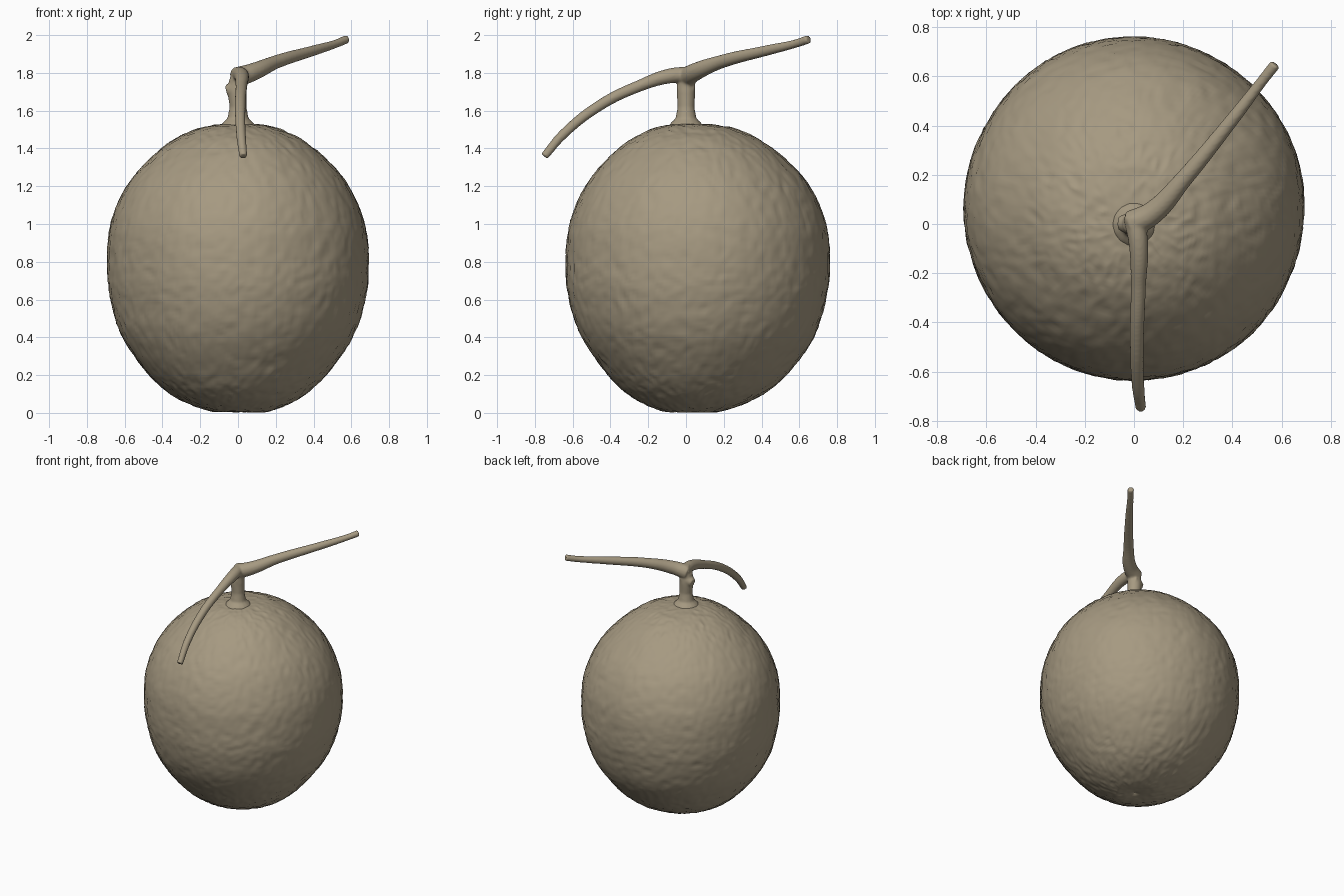
import bpy
import bmesh
import math
from mathutils import Vector, noise

if "Cube" in bpy.data.objects:
    bpy.data.objects.remove(bpy.data.objects["Cube"], do_unlink=True)

# One dusty tan for rind and stem
tan = bpy.data.materials.new("dusty_tan")
tan.use_nodes = True
colour = (0.38, 0.32, 0.22, 1)
tan.diffuse_color = colour
bsdf = tan.node_tree.nodes["Principled BSDF"]
bsdf.inputs["Base Color"].default_value = colour
bsdf.inputs["Roughness"].default_value = 0.8


def smooth_profile(points, steps):
    """Catmull-Rom samples through (radius, height) points."""
    pts = [Vector(p) for p in points]
    pts = [pts[0]] + pts + [pts[-1]]
    out = []
    for a, b, c, d in zip(pts, pts[1:], pts[2:], pts[3:]):
        for i in range(steps):
            t = i / steps
            out.append(0.5 * (2 * b + (c - a) * t + (2 * a - 5 * b + 4 * c - d) * t ** 2
                              + (3 * b - a - 3 * c + d) * t ** 3))
    return out + [pts[-1]]


def rind_relief(p):
    """Irregular raised netting plus gentle large lumps."""
    stretched = Vector((p.x * 17, p.y * 17, p.z * 15))
    stretched += noise.noise_vector(p * 5) * 0.8
    netting = 0.5 - abs(noise.noise(stretched))
    grain = noise.noise(p * 32 + Vector((3, 7, 1)))
    lumps = noise.noise(p * 2.2)
    return 0.009 * (netting - 0.3) + 0.0025 * grain + 0.006 * lumps


# Fruit body: revolved profile with a dimple under the base
profile = [(0, 0.025), (0.05, 0.01), (0.16, 0.01), (0.33, 0.08), (0.47, 0.2),
           (0.61, 0.4), (0.675, 0.6), (0.693, 0.78), (0.672, 1.0), (0.575, 1.22),
           (0.405, 1.4), (0.25, 1.492), (0.12, 1.525), (0, 1.53)]
SEGMENTS = 220
bm = bmesh.new()
rings = []
for r, z in smooth_profile(profile, 11)[1:-1]:
    ring = []
    shift = 0.062 * min(1, math.sqrt(max(0, r) / 0.6))
    for i in range(SEGMENTS):
        a = math.tau * i / SEGMENTS
        p = Vector((r * math.cos(a), r * math.sin(a) * 1.008, z))
        away = (p - Vector((0, 0, 0.77))).normalized()
        p += away * rind_relief(p) * min(1, r / 0.15)
        p.y += shift
        ring.append(bm.verts.new(p))
    rings.append(ring)
for low, high in zip(rings, rings[1:]):
    for i in range(SEGMENTS):
        j = (i + 1) % SEGMENTS
        bm.faces.new((low[i], low[j], high[j], high[i]))
bm.faces.new(list(reversed(rings[0])))
bm.faces.new(rings[-1])
mesh = bpy.data.meshes.new("fruit_body")
bm.to_mesh(mesh)
bm.free()
body = bpy.data.objects.new("fruit_body", mesh)
bpy.context.collection.objects.link(body)
mesh.materials.append(tan)
mesh.shade_smooth()


def tube(name, points):
    """Tapered round tube through (x, y, z, radius) points."""
    curve = bpy.data.curves.new(name, "CURVE")
    curve.dimensions = "3D"
    curve.bevel_depth = 1
    curve.bevel_resolution = 5
    curve.use_fill_caps = True
    spline = curve.splines.new("BEZIER")
    spline.resolution_u = 10
    spline.bezier_points.add(len(points) - 1)
    for bp, (x, y, z, r) in zip(spline.bezier_points, points):
        bp.co = (x, y, z)
        bp.radius = r
        bp.handle_left_type = bp.handle_right_type = "AUTO"
    ob = bpy.data.objects.new(name, curve)
    bpy.context.collection.objects.link(ob)
    return ob


# Stem: flared stalk with knob, drooping front branch, rising back branch
parts = [
    tube("stalk", [(0, 0, 1.48, 0.12), (0, 0, 1.53, 0.086), (0, 0, 1.56, 0.056),
                   (0, 0, 1.62, 0.045), (-0.004, 0, 1.7, 0.05), (0, 0, 1.77, 0.046)]),
    tube("knob", [(0.02, 0, 1.73, 0.05), (-0.025, 0.002, 1.715, 0.044),
                  (-0.062, 0.004, 1.705, 0.028)]),
    tube("front_branch", [(0, 0.03, 1.79, 0.044), (0.018, -0.08, 1.785, 0.04),
                          (0.018, -0.25, 1.73, 0.031), (0.012, -0.45, 1.632, 0.029),
                          (0.016, -0.65, 1.475, 0.026), (0.028, -0.75, 1.358, 0.022)]),
    tube("back_branch", [(-0.01, 0, 1.775, 0.055), (0.075, 0.045, 1.803, 0.048),
                         (0.2, 0.18, 1.857, 0.036), (0.4, 0.425, 1.918, 0.028),
                         (0.52, 0.58, 1.955, 0.022), (0.575, 0.65, 1.978, 0.023)]),
]
bpy.ops.object.select_all(action="DESELECT")
for part in parts:
    part.select_set(True)
bpy.context.view_layer.objects.active = parts[0]
bpy.ops.object.convert(target="MESH")
bpy.ops.object.join()
stem = bpy.context.view_layer.objects.active
stem.name = "stem"
stem.data.materials.clear()
stem.data.materials.append(tan)

# Fuse the stem parts into one grown-together form
fuse = stem.modifiers.new("fuse", "REMESH")
fuse.mode = "VOXEL"
fuse.voxel_size = 0.007
fuse.use_smooth_shade = True
soften = stem.modifiers.new("soften", "SMOOTH")
soften.factor = 0.5
soften.iterations = 6
